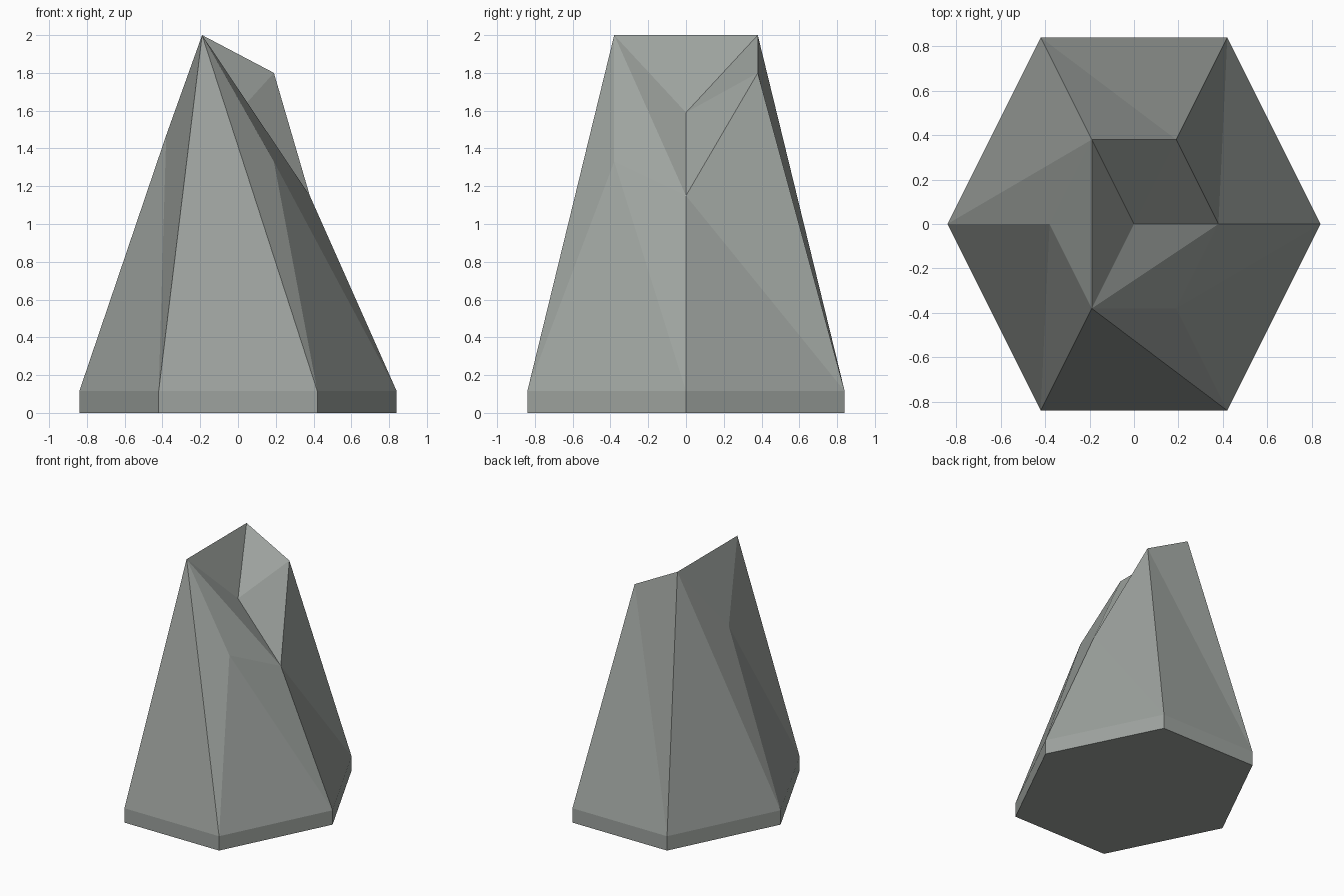
import bpy, bmesh

if "Cube" in bpy.data.objects:
    bpy.data.objects.remove(bpy.data.objects["Cube"])

# Outline of a hexagon, counter-clockwise from +x
HEX = [(1, 0), (0.5, 1), (-0.5, 1), (-1, 0), (-0.5, -1), (0.5, -1)]
TOP_HEIGHTS = [1.15, 1.80, 2.0, 1.47, 2.0, 1.33]

bm = bmesh.new()


def ring(radius, heights):
    return [bm.verts.new((x * radius, y * radius, z)) for (x, y), z in zip(HEX, heights)]


def fan(*verts):
    """Triangles spreading from the first corner, so folds run the right way."""
    for a, b in zip(verts[1:], verts[2:]):
        bm.faces.new((verts[0], a, b))


def bridge(low, high):
    for i in range(6):
        j = (i + 1) % 6
        fan(high[i], low[i], low[j], high[j])


# Plinth and tapering walls
base = ring(0.84, [0] * 6)
shoulder = ring(0.84, [0.115] * 6)
top = ring(0.38, TOP_HEIGHTS)
bm.faces.new(base[::-1])
bridge(base, shoulder)
bridge(shoulder, top)

# Broken top: folded facets meeting at a sunken middle point
middle = bm.verts.new((0, 0, 1.59))
right, back_right, back_left, left, front_left, front_right = top
fan(back_left, left, front_left, middle)
fan(back_right, back_left, middle)
fan(right, back_right, middle, front_left, front_right)

mesh = bpy.data.meshes.new("rock_spire")
bm.to_mesh(mesh)
bm.free()

stone = bpy.data.materials.new("grey_stone")
stone.diffuse_color = (0.34, 0.365, 0.345, 1)
stone.use_nodes = True
stone.node_tree.nodes["Principled BSDF"].inputs["Base Color"].default_value = stone.diffuse_color
mesh.materials.append(stone)
bpy.context.collection.objects.link(bpy.data.objects.new("rock_spire", mesh))
